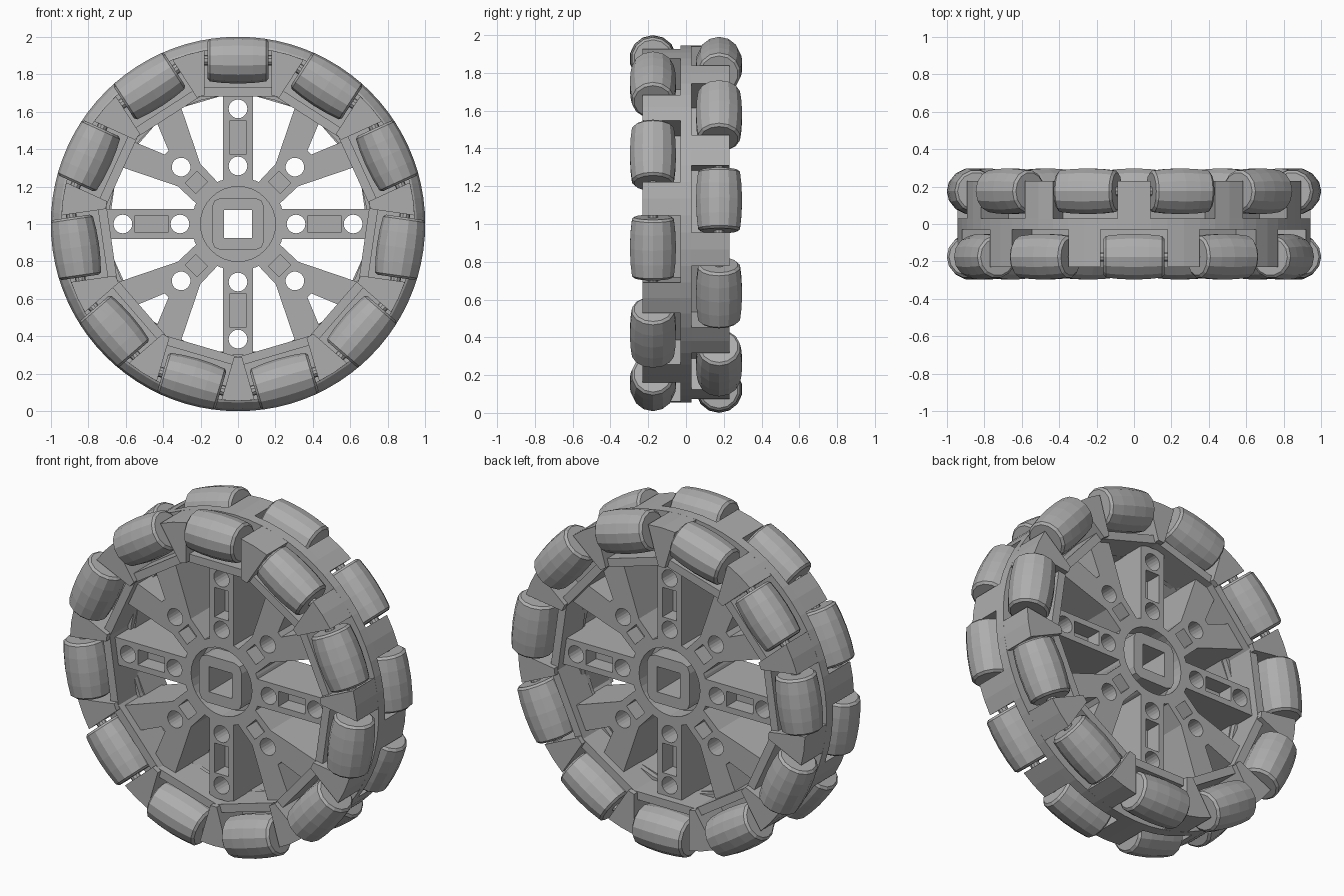
import bpy, bmesh, math
from mathutils import Matrix

cube = bpy.data.objects.get("Cube")
if cube:
    bpy.data.objects.remove(cube, do_unlink=True)

grey = bpy.data.materials.new("mid_grey")
grey.use_nodes = True
colour = (0.42, 0.42, 0.42, 1)
grey.diffuse_color = colour
grey.node_tree.nodes["Principled BSDF"].inputs["Base Color"].default_value = colour

COUNT = 11                      # rollers per side
PITCH = 2 * math.pi / COUNT
AXLE_R = 0.875                  # distance of roller axles from the hub
POCKET = 0.18                   # half width of a roller pocket
FACE = 0.155                    # half depth of spokes and hub


def place(name, mesh, angle=0.0, y=0.0):
    """Put a part, modelled around the hub with its radius along +z, on the wheel."""
    ob = bpy.data.objects.new(name, mesh)
    bpy.context.collection.objects.link(ob)
    ob.matrix_world = Matrix.Translation((0, y, 1)) @ Matrix.Rotation(angle, 4, 'Y')
    return ob


def ngon(r, n, start=0.0, centre=0.0):
    return [(r * math.sin(start + 2 * math.pi * i / n),
             centre + r * math.cos(start + 2 * math.pi * i / n)) for i in range(n)]


def rect(half, low, high):
    return [(-half, low), (half, low), (half, high), (-half, high)]


def plate(name, half_depth, *loops):
    """Extruded flat outline; every loop after the first is a hole."""
    curve = bpy.data.curves.new(name, 'CURVE')
    curve.dimensions = '2D'
    curve.fill_mode = 'BOTH'
    curve.extrude = half_depth
    for loop in loops:
        s = curve.splines.new('POLY')
        s.points.add(len(loop) - 1)
        for p, (x, z) in zip(s.points, loop):
            p.co = (x, z, 0, 1)
        s.use_cyclic_u = True
    ob = bpy.data.objects.new(name, curve)
    bpy.context.collection.objects.link(ob)
    deps = bpy.context.evaluated_depsgraph_get()
    mesh = bpy.data.meshes.new_from_object(ob.evaluated_get(deps))
    bpy.data.objects.remove(ob, do_unlink=True)
    mesh.transform(Matrix.Rotation(math.pi / 2, 4, 'X'))
    mesh.materials.clear()
    mesh.materials.append(grey)
    bm = bmesh.new()
    bm.from_mesh(mesh)
    bmesh.ops.remove_doubles(bm, verts=bm.verts, dist=0.0001)
    bmesh.ops.recalc_face_normals(bm, faces=bm.faces)
    for f in bm.faces:
        f.smooth = False
    bm.to_mesh(mesh)
    bm.free()
    return mesh


def lathe_x(name, profile, sides):
    """Solid turned around an axle lying along x at the axle radius."""
    bm = bmesh.new()
    rings = []
    for x, r in profile:
        rings.append([bm.verts.new((x, a, AXLE_R + b)) for a, b in ngon(r, sides)])
    for r0, r1 in zip(rings, rings[1:]):
        for i in range(sides):
            j = (i + 1) % sides
            bm.faces.new((r0[i], r0[j], r1[j], r1[i]))
    bm.faces.new(rings[0])
    bm.faces.new(rings[-1])
    bmesh.ops.recalc_face_normals(bm, faces=bm.faces)
    mesh = bpy.data.meshes.new(name)
    bm.to_mesh(mesh)
    bm.free()
    mesh.materials.append(grey)
    return mesh


# Rim: central band, pocket floors and the teeth that hold the axles
place("rim_band", plate("rim_band", 0.03, ngon(0.945, 66), ngon(0.69, 44)))
floor = plate("pocket_floor", 0.1, ngon(0.76, COUNT, PITCH / 2), ngon(0.71, COUNT, PITCH / 2))


def tooth_half(r):
    return r * math.sin(PITCH / 2 - math.asin(POCKET / r))


low, high = tooth_half(0.71), tooth_half(0.945)
tooth = plate("rim_tooth", 0.1, [(-low, 0.71), (low, 0.71), (high, 0.94),
                                 (0, 0.945), (-high, 0.94)])

# Barrel rollers whose outer edge follows the wheel circle
barrel = [(x, math.sqrt(1 - x * x) - AXLE_R) for x in (-0.15, -0.08, 0, 0.08, 0.15)]
barrel = [(-0.162, 0.1)] + barrel + [(0.162, 0.1)]
roller = lathe_x("roller", barrel, 14)
axle = lathe_x("axle", [(-0.21, 0.028), (0.21, 0.028)], 10)

for side, sign, shift in (("front", -1, 0.0), ("back", 1, 0.5)):
    place(side + "_pocket_floor", floor, shift * PITCH, sign * 0.1)
    for i in range(COUNT):
        angle = (i + shift) * PITCH
        place(f"{side}_roller_{i + 1}", roller, angle, sign * 0.175)
        place(f"{side}_axle_{i + 1}", axle, angle, sign * 0.175)
        place(f"{side}_tooth_{i + 1}", tooth, angle + PITCH / 2, sign * 0.13)

# Straight spokes with two bolt holes and a recess between them
straight = plate("straight_spoke", FACE, rect(0.08, 0.22, 0.7),
                 ngon(0.05, 20, 0, 0.31), ngon(0.05, 20, 0, 0.615),
                 rect(0.045, 0.375, 0.55))
straight_web = plate("straight_spoke_web", 0.06, rect(0.05, 0.37, 0.555))

# Forked spokes with one bolt hole and a recess near the hub
half = [(0.08, 0.22), (0.085, 0.37), (0.235, 0.675), (0.085, 0.71), (0.015, 0.54)]
forked = plate("forked_spoke", FACE, half + [(-x, z) for x, z in reversed(half)],
               ngon(0.05, 20, 0, 0.43), rect(0.045, 0.275, 0.355))
forked_web = plate("forked_spoke_web", 0.06, rect(0.05, 0.27, 0.36))

for i in range(4):
    angle = i * math.pi / 2
    place(f"straight_spoke_{i + 1}", straight, angle)
    place(f"straight_spoke_web_{i + 1}", straight_web, angle)
    place(f"forked_spoke_{i + 1}", forked, angle + math.pi / 4)
    place(f"forked_spoke_web_{i + 1}", forked_web, angle + math.pi / 4)

# Hub: outer ring, recessed floor and a chamfered square boss with a square bore
bore = rect(0.075, -0.075, 0.075)
boss = []
for k in range(4):
    for x, z in ((-0.09, 0.14), (0.09, 0.14), (0.125, 0.125)):
        c, s = math.cos(k * math.pi / 2), math.sin(k * math.pi / 2)
        boss.append((x * c + z * s, z * c - x * s))
place("hub_ring", plate("hub_ring", FACE, ngon(0.25, 32), ngon(0.2, 32)))
place("hub_floor", plate("hub_floor", 0.06, ngon(0.22, 32), bore))
place("hub_boss", plate("hub_boss", 0.165, boss, bore))
